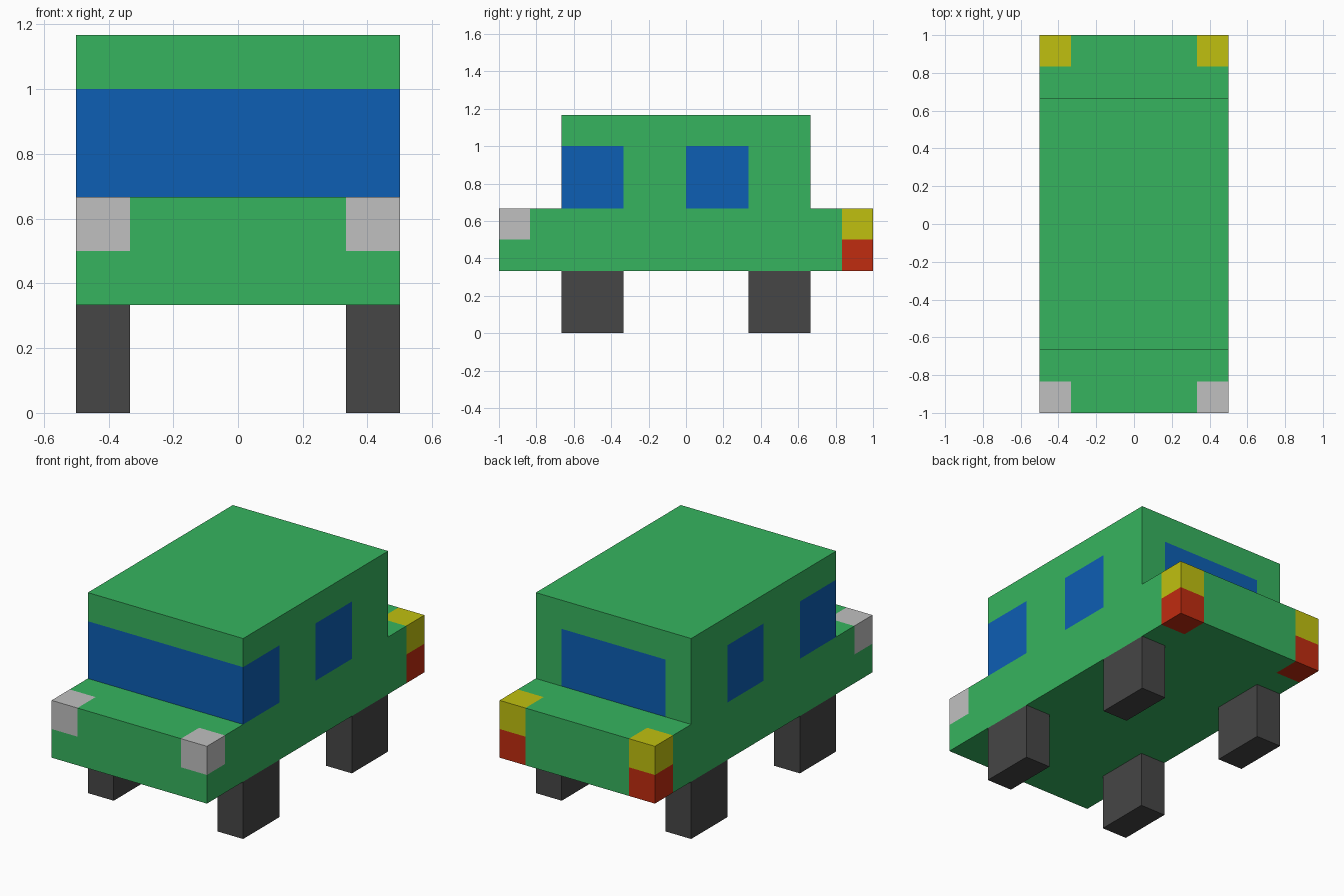
import bpy, bmesh
from mathutils import Matrix, Vector

if "Cube" in bpy.data.objects:
    bpy.data.objects.remove(bpy.data.objects["Cube"], do_unlink=True)

U = 1 / 6  # all parts sit on a grid of this size


def material(name, rgb):
    m = bpy.data.materials.new(name)
    m.use_nodes = True
    m.diffuse_color = (*rgb, 1)
    m.node_tree.nodes["Principled BSDF"].inputs["Base Color"].default_value = (*rgb, 1)
    return m


GREEN, BLUE, SILVER, YELLOW, RED = range(5)
body_mats = [
    material("body green", (0.037, 0.456, 0.114)),
    material("window blue", (0.004, 0.114, 0.456)),
    material("headlight silver", (0.527, 0.527, 0.527)),
    material("lamp yellow", (0.527, 0.527, 0.005)),
    material("lamp red", (0.527, 0.025, 0.005)),
]
tyre = material("tyre grey", (0.061, 0.061, 0.061))


def add_box(bm, lo, hi):
    """Add a box between two corners given in grid units."""
    lo, hi = Vector(lo) * U, Vector(hi) * U
    mat = Matrix.Translation((lo + hi) / 2) @ Matrix.Diagonal((*(hi - lo), 1))
    bmesh.ops.create_cube(bm, size=1, matrix=mat)


def finish(bm, name, mats):
    me = bpy.data.meshes.new(name)
    for m in mats:
        me.materials.append(m)
    bm.to_mesh(me)
    bm.free()
    ob = bpy.data.objects.new(name, me)
    bpy.context.collection.objects.link(ob)
    return ob


def body_colour(c, n):
    """Colour of a body face from its centre (grid units) and normal."""
    x, y, z = abs(c.x), c.y, c.z
    if z <= 4.01:
        if x > 2 and y < -5 and z > 3:
            return SILVER
        if x > 2 and y > 5:
            return YELLOW if z > 3 else RED
    elif z < 6:
        if n.y < -0.5:
            return BLUE                                   # windscreen
        if n.y > 0.5 and x < 2:
            return BLUE                                   # rear window
        if abs(n.x) > 0.5 and (y < -2 or 0 < y < 2):
            return BLUE                                   # side windows
    return GREEN


# Body: chassis and cabin as one shell, cut along the lamp and window borders
bm = bmesh.new()
add_box(bm, (-3, -6, 2), (3, 6, 4))
add_box(bm, (-3, -4, 4), (3, 4, 7))
cuts = {0: (-2, 2), 1: (-5, -4, -2, 0, 2, 4, 5), 2: (3, 6)}
for axis, positions in cuts.items():
    normal = Vector([float(i == axis) for i in range(3)])
    for p in positions:
        bmesh.ops.bisect_plane(bm, geom=bm.verts[:] + bm.edges[:] + bm.faces[:],
                               dist=1e-5, plane_co=normal * p * U, plane_no=normal)

# Remove the hidden faces between chassis and cabin, then weld
inner = [f for f in bm.faces
         if abs(f.calc_center_median().z - 4 * U) < 1e-3
         and abs(f.normal.z) > 0.5 and abs(f.calc_center_median().y) < 4 * U]
bmesh.ops.delete(bm, geom=inner, context='FACES')
bmesh.ops.remove_doubles(bm, verts=bm.verts[:], dist=1e-4)
bm.normal_update()
for f in bm.faces:
    f.material_index = body_colour(f.calc_center_median() / U, f.normal)
finish(bm, "body", body_mats)

# Four block wheels
for side, x in (("left", 2), ("right", -3)):
    for end, y in (("front", -4), ("rear", 2)):
        bm = bmesh.new()
        add_box(bm, (x, y, 0), (x + 1, y + 2, 2))
        finish(bm, f"{end}_{side}_wheel", [tyre])
